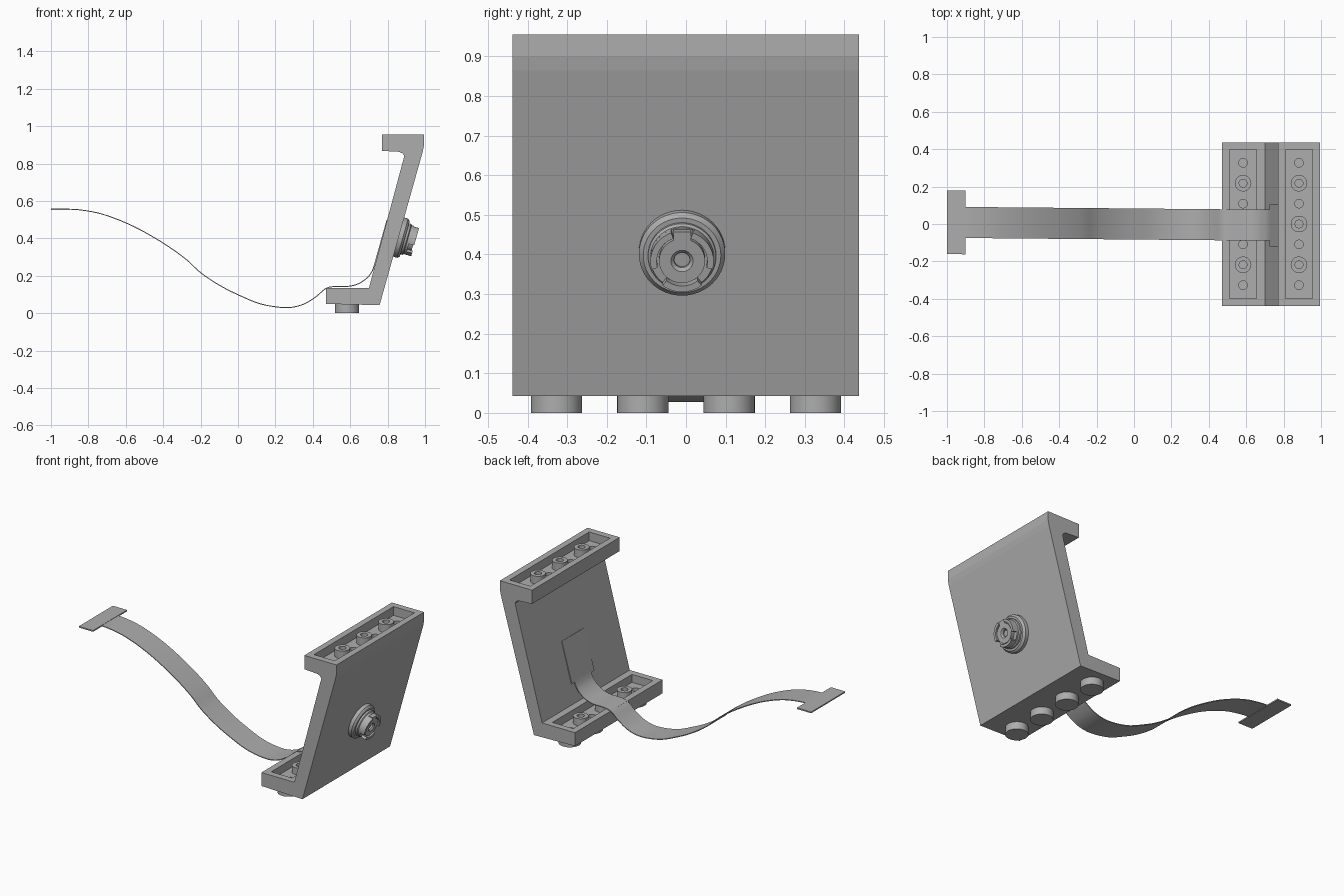
import bpy, bmesh, math
from mathutils import Vector, Matrix

if "Cube" in bpy.data.objects:
    bpy.data.objects.remove(bpy.data.objects["Cube"])

grey = bpy.data.materials.new("plain_grey")
grey.use_nodes = True
COLOUR = (0.42, 0.42, 0.42, 1)
grey.diffuse_color = COLOUR
grey.node_tree.nodes["Principled BSDF"].inputs["Base Color"].default_value = COLOUR


def finish(name, bm, smooth=True, cutter=False):
    bmesh.ops.recalc_face_normals(bm, faces=bm.faces)
    mesh = bpy.data.meshes.new(name)
    bm.to_mesh(mesh)
    bm.free()
    mesh.materials.append(grey)
    ob = bpy.data.objects.new(name, mesh)
    bpy.context.collection.objects.link(ob)
    ob.hide_render = cutter
    if smooth:
        bpy.ops.object.select_all(action='DESELECT')
        ob.select_set(True)
        bpy.context.view_layer.objects.active = ob
        bpy.ops.object.shade_smooth_by_angle(angle=math.radians(30))
    if cutter:
        ob.hide_set(True)
    return ob


def extrude(bm, points, y0, y1):
    """Extrude an outline of (x, z) points along y."""
    face = bm.faces.new([bm.verts.new((x, y0, z)) for x, z in points])
    out = bmesh.ops.extrude_face_region(bm, geom=[face])["geom"]
    bmesh.ops.translate(bm, vec=(0, y1 - y0, 0),
                        verts=[v for v in out if isinstance(v, bmesh.types.BMVert)])


def box(bm, x, y, z):
    extrude(bm, [(x[0], z[0]), (x[1], z[0]), (x[1], z[1]), (x[0], z[1])], *y)


def cylinder(bm, centre, r, z0, z1):
    place = Matrix.Translation((*centre, (z0 + z1) / 2))
    bmesh.ops.create_cone(bm, cap_ends=True, segments=32, radius1=r, radius2=r,
                          depth=z1 - z0, matrix=place)


def lathe(bm, profile, start=0, sweep=360, matrix=Matrix(), closed=False):
    """Revolve (radius, height) points; a partial sweep of a closed profile gets end caps."""
    full = sweep == 360
    n = max(4, round(sweep / 7.5))
    rings = []
    for i in range(n if full else n + 1):
        a = math.radians(start + sweep * i / n)
        rings.append([bm.verts.new(matrix @ Vector((r * math.cos(a), r * math.sin(a), h)))
                      for r, h in profile])
    m = len(profile)
    for i in range(n):
        a, b = rings[i], rings[(i + 1) % len(rings)]
        for j in range(m if closed else m - 1):
            k = (j + 1) % m
            bm.faces.new((a[j], b[j], b[k], a[k]))
    if closed and not full:
        bm.faces.new(rings[0])
        bm.faces.new(rings[-1])


# Slanted panel with foot and head ledges
bm = bmesh.new()
extrude(bm, [(.47, .05), (.757, .043), (.988, .865), (.995, .90), (.995, .955),
             (.77, .955), (.77, .868), (.86, .863), (.88, .855), (.889, .84),
             (.70, .135), (.47, .135)], -.438, .437)
panel = finish("slanted_panel", bm, smooth=False)

# Pockets in both ledges, then small round holes in the pocket floors
LEDGES = ((.583, .085, .135), (.882, .90, .955))
STUD_Y = (-.327, -.109, .109, .327)
pockets, holes = bmesh.new(), bmesh.new()
for x, floor, top in LEDGES:
    box(pockets, (x - .073, x + .073), (-.397, .397), (floor, top + .05))
    for y in STUD_Y:
        cylinder(holes, (x, y), .023, floor - .02, floor + .03)
for name, bm in (("pocket_cutter", pockets), ("hole_cutter", holes)):
    cut = panel.modifiers.new(name, 'BOOLEAN')
    cut.operation = 'DIFFERENCE'
    cut.solver = 'EXACT'
    cut.object = finish(name, bm, smooth=False, cutter=True)

# Hollow tubes standing in the pockets
for label, (x, floor, top) in zip(("foot", "head"), LEDGES):
    bm = bmesh.new()
    for y in (-.218, 0, .218):
        h = top - floor
        lathe(bm, [(.044, -.005), (.044, h - .006), (.021, h - .006), (.021, -.005)],
              matrix=Matrix.Translation((x, y, floor)), closed=True)
    finish(label + "_tubes", bm)

# Round studs under the foot
bm = bmesh.new()
for y in STUD_Y:
    cylinder(bm, (.583, y), .065, 0, .055)
finish("foot_studs", bm)

# Hub on the outer face: local z is the outward normal, local x points up the panel
slope = Vector((.231, 0, .822)).normalized()
normal = Vector((slope.z, 0, -slope.x))
side = normal.cross(slope)
hub = Matrix((slope, side, normal)).transposed().to_4x4()
hub.translation = (.859, -.01, .407)
bm = bmesh.new()
lathe(bm, [(0, -.02), (.109, -.02), (.109, .022), (.098, .034), (.086, .034),
           (.086, .045), (.08, .05), (.08, .062), (0, .062)], matrix=hub)
finish("hub_flange", bm)

# Collar walls, notched at the top, and the bored core
bm = bmesh.new()
wall = [(.064, .055), (.08, .055), (.08, .092), (.064, .092)]
for start, sweep in ((20, 85), (-105, 85), (142, 76)):
    lathe(bm, wall, start, sweep, hub, closed=True)
finish("hub_collar", bm)
bm = bmesh.new()
lathe(bm, [(.058, .055), (.058, .086), (.028, .086), (.02, .078), (.02, .055)],
      matrix=hub, closed=True)
lathe(bm, [(0, .068), (.02, .068)], matrix=hub)
finish("hub_core", bm)
bm = bmesh.new()
box(bm, (.045, .076), (-.022, .022), (.055, .086))
bm.transform(hub)
finish("hub_key", bm, smooth=False)

# Square backing plate on the inner face
bm = bmesh.new()
box(bm, (-.13, .13), (-.112, .112), (-.004, .006))
inner = hub.copy()
inner.translation = (.763, -.008, .372)
bm.transform(inner)
finish("backing_plate", bm, smooth=False)


# Wavy strap along a smooth path
def smooth_path(points, steps=5):
    p = [Vector(q) for q in points]
    p = [2 * p[0] - p[1]] + p + [2 * p[-1] - p[-2]]
    out = []
    for a, b, c, d in zip(p, p[1:], p[2:], p[3:]):
        for i in range(steps):
            t = i / steps
            out.append(b + .5 * t * (c - a + t * (2 * a - 5 * b + 4 * c - d
                                                  + t * (3 * (b - c) + d - a))))
    return out + [p[-2]]


def skew(bm):
    for v in bm.verts:
        v.co.y -= .009 * v.co.x


path = smooth_path([(-.95, .556), (-.85, .553), (-.72, .528), (-.56, .465), (-.4, .375),
                    (-.28, .29), (-.2, .217), (-.1, .15), (0, .099), (.12, .05),
                    (.25, .03), (.34, .044), (.41, .083), (.47, .132), (.52, .143),
                    (.6, .145), (.66, .166), (.71, .212), (.735, .275), (.745, .31)])
upper, lower = [], []
for i, q in enumerate(path):
    t = (path[min(i + 1, len(path) - 1)] - path[max(i - 1, 0)]).normalized()
    off = Vector((-t.y, t.x)) * .0025
    upper.append(q + off)
    lower.append(q - off)
bm = bmesh.new()
extrude(bm, upper + lower[::-1], -.083, .083)
skew(bm)
finish("wavy_strap", bm)

# Crossbar at the free end of the strap
bm = bmesh.new()
box(bm, (-1, -.9), (-.17, .17), (.552, .56))
skew(bm)
finish("strap_crossbar", bm, smooth=False)
